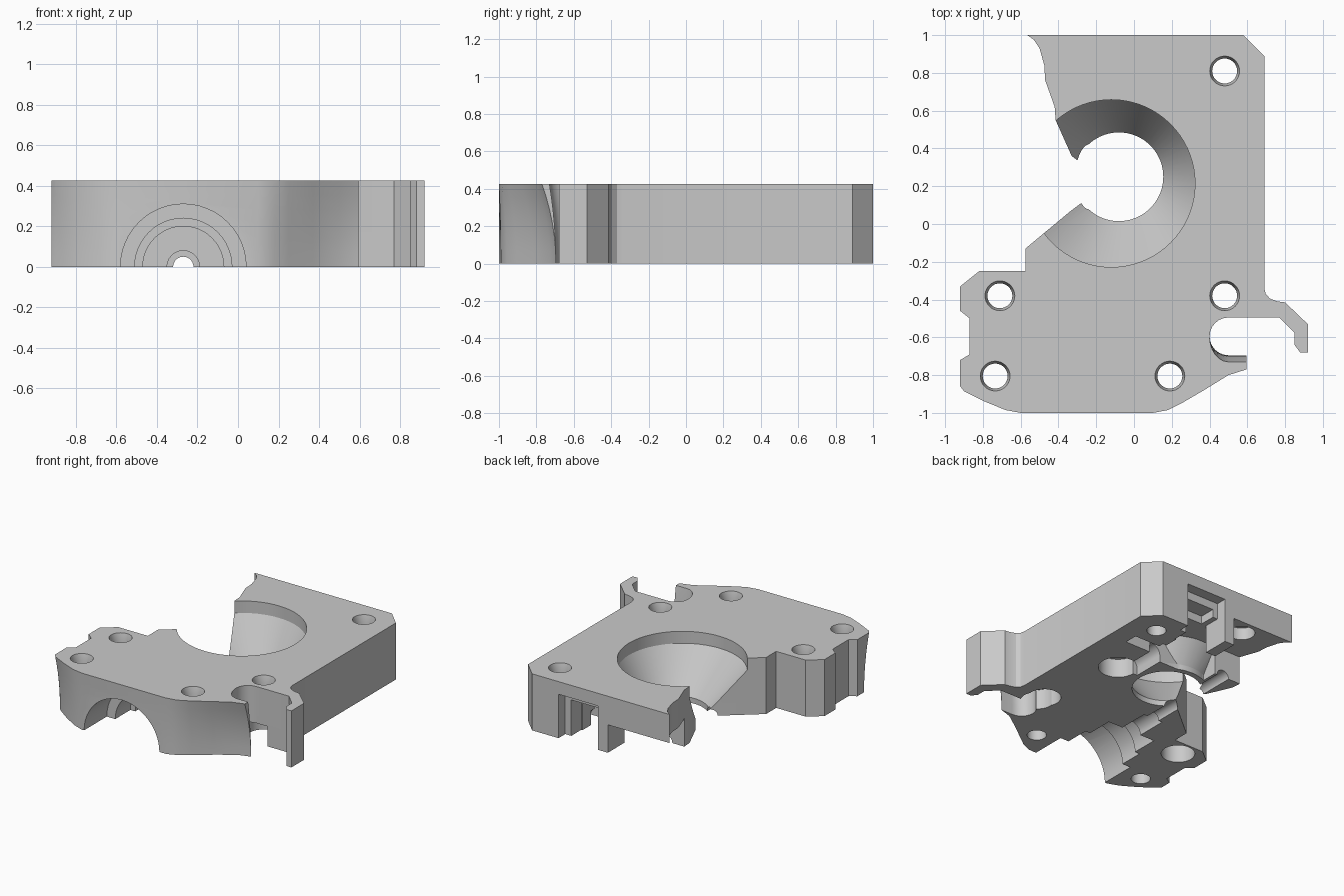
import bpy, bmesh, math

cube = bpy.data.objects.get("Cube")
if cube:
    bpy.data.objects.remove(cube, do_unlink=True)

H = 0.425
grey = bpy.data.materials.new("light_grey_plastic")
grey.use_nodes = True
colour = (0.59, 0.59, 0.59, 1)
grey.diffuse_color = colour
grey.node_tree.nodes["Principled BSDF"].inputs["Base Color"].default_value = colour


def loft(name, rings):
    """Solid through a stack of matching point rings."""
    bm = bmesh.new()
    loops = [[bm.verts.new(p) for p in ring] for ring in rings]
    n = len(loops[0])
    for low, up in zip(loops, loops[1:]):
        for i in range(n):
            j = (i + 1) % n
            bm.faces.new((low[i], low[j], up[j], up[i]))
    bm.faces.new(loops[0])
    bm.faces.new(loops[-1])
    bmesh.ops.recalc_face_normals(bm, faces=bm.faces)
    mesh = bpy.data.meshes.new(name)
    bm.to_mesh(mesh)
    bm.free()
    obj = bpy.data.objects.new(name, mesh)
    bpy.context.collection.objects.link(obj)
    mesh.materials.append(grey)
    return obj


def circle(x, y, z, r, along_y=False, n=48):
    pts = []
    for i in range(n):
        c, s = r * math.cos(math.tau * i / n), r * math.sin(math.tau * i / n)
        pts.append((x + c, y, z + s) if along_y else (x + c, y + s, z))
    return pts


def box(x0, x1, y0, y1, z0, z1):
    return loft("box_cutter", [[(x0, y0, z), (x1, y0, z), (x1, y1, z), (x0, y1, z)]
                               for z in (z0, z1)])


def rod(x, z, r, y0, y1):
    return loft("rod_cutter", [circle(x, y, z, r, True) for y in (y0, y1)])


def pin(x, y, r, top):
    return loft("pin_cutter", [circle(x, y, z, r, n=32) for z in (-.1, top)])


def funnel(grow):
    """Skewed funnel shape of the large opening, optionally thickened."""
    return loft("funnel_cutter", [circle(x, y, z, r + grow, n=72) for x, y, z, r in (
        (-.08, .25, -.2, .235), (-.08, .25, .04, .235),
        (-.12, .215, H - .09, .443), (-.12, .215, H + .1, .443))])


def cut(target, obj):
    """Subtract a cutter from the target, then discard it."""
    mod = target.modifiers.new("cut", 'BOOLEAN')
    mod.operation, mod.solver, mod.object = 'DIFFERENCE', 'EXACT', obj
    bpy.context.view_layer.objects.active = target
    bpy.ops.object.modifier_apply(modifier=mod.name)
    bpy.data.objects.remove(obj, do_unlink=True)


# Plate outline; the third value is how far the wall leans back at the bottom
back_right = [(-.565, 1), (.58, 1), (.69, .89), (.69, -.34), (.697, -.37), (.72, -.395),
              (.76, -.41), (.80, -.415), (.92, -.53), (.92, -.68), (.88, -.68), (.85, -.64),
              (.85, -.575), (.77, -.495)]
slot = []
for k in range(13):
    a = math.radians(90 + 15 * k)
    lean = max(0, -math.sin(a))
    slot.append((.50 + .1 * math.cos(a), -.595 + .1 * math.sin(a) - .035 * lean, .035 * lean))
front = [(.595, -.73, .035), (.595, -.77, .075), (.5, -.8, .075), (.37, -.88, .065),
         (.25, -.95, .045), (.18, -.985, .028), (.1, -1, .01), (-.6, -1, 0), (-.68, -.985, .015),
         (-.79, -.94, .035), (-.9, -.885, .06), (-.92, -.86, .06)]
left = [(-.92, -.72), (-.87, -.69), (-.87, -.5), (-.92, -.46), (-.92, -.33), (-.82, -.25),
        (-.575, -.25), (-.575, -.13), (-.34, .065), (-.28, .11), (-.12, .25), (-.29, .33),
        (-.33, .36), (-.415, .55), (-.42, .62), (-.47, .76), (-.475, .84), (-.5, .93), (-.53, .975)]
outline = [(*p, 0) if len(p) == 2 else p for p in back_right + slot + front + left]

levels = [H * k / 6 for k in range(7)]
body = loft("mount_plate", [[(x, y + d * (1 - (z / H) ** 2), z) for x, y, d in outline]
                            for z in levels])

# Large funnel opening
cut(body, funnel(0))

# Stepped half-round bore from the front, and the small passage behind it
for r, y0, y1 in ((.31, -1.1, -.73), (.24, -.8, -.55), (.2, -.6, -.35),
                  (.08, -.4, -.12), (.05, -.2, .2), (.05, .25, .75)):
    cut(body, rod(-.27, 0, r, y0, y1))

# Screw holes, with wider seats underneath the inner pair
for x, y in ((.48, .81), (.48, -.38), (-.71, -.38), (-.735, -.805), (.19, -.805)):
    cut(body, loft("hole_cutter", [circle(x, y, z, r, n=32) for z, r in (
        (-.1, .066), (H - .05, .066), (H, .079), (H + .05, .079))]))
for x, y in ((.48, -.38), (.49, -.44), (-.71, -.38)):
    cut(body, pin(x, y, .115, .15))

# Underside recess wrapping the back of the funnel, leaving a post at the back wall
recess = box(-.2, .3, .5, 1.1, -.1, .21)
cut(recess, funnel(.04))
cut(recess, box(-.05, .03, .8, 1.2, -.2, .3))
cut(body, recess)

# Round-topped channel beside the funnel with a wide rounded end
cut(body, box(.19, .33, .26, .7, -.1, .05))
cut(body, rod(.26, .05, .07, .26, .7))
cut(body, pin(.36, .26, .135, .14))
cut(body, box(.28, .54, .56, .66, -.1, .14))

# Back recess with a stepped frame, and raised underside of the rear left corner
cut(body, box(.03, .36, .92, 1.1, -.1, .33))
cut(body, box(.07, .31, .8, .95, -.1, .27))
cut(body, box(-.7, -.05, .62, 1.1, -.1, .21))
cut(body, pin(-.22, .88, .09, .3))

# Smooth curved walls, crisp edges
bpy.ops.object.select_all(action='DESELECT')
body.select_set(True)
bpy.context.view_layer.objects.active = body
bpy.ops.object.shade_smooth_by_angle(angle=math.radians(25))
